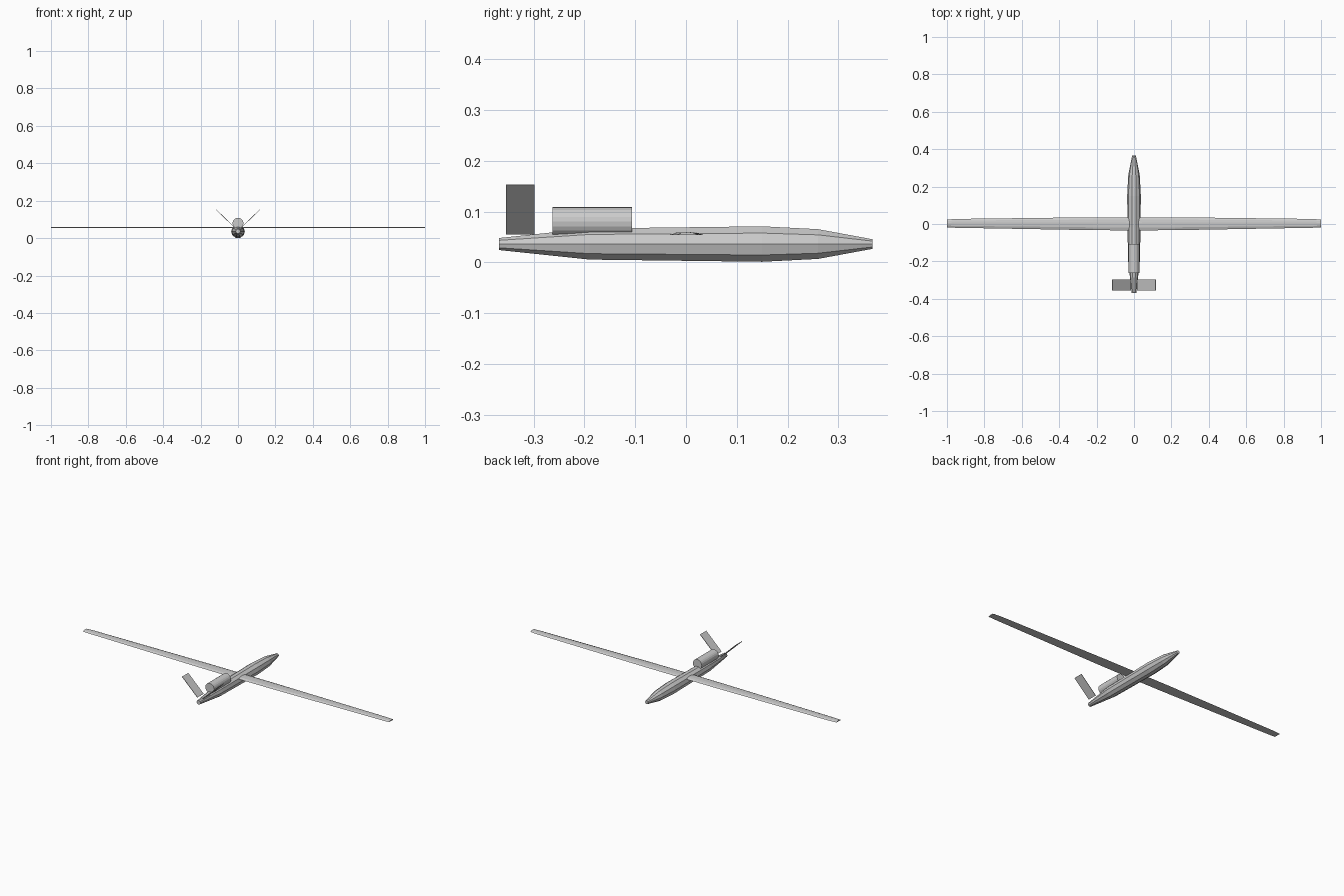
import bpy, bmesh, math
from mathutils import Vector

if "Cube" in bpy.data.objects:
    bpy.data.objects.remove(bpy.data.objects["Cube"])


def loft(name, sections):
    """Skin a list of equal-length closed loops and cap both ends."""
    bm = bmesh.new()
    rings = [[bm.verts.new(p) for p in s] for s in sections]
    n = len(rings[0])
    for a, b in zip(rings, rings[1:]):
        for i in range(n):
            j = (i + 1) % n
            bm.faces.new((a[i], a[j], b[j], b[i]))
    bm.faces.new(rings[0])
    bm.faces.new(rings[-1])
    bmesh.ops.recalc_face_normals(bm, faces=bm.faces)
    mesh = bpy.data.meshes.new(name)
    bm.to_mesh(mesh)
    bm.free()
    obj = bpy.data.objects.new(name, mesh)
    bpy.context.collection.objects.link(obj)
    return obj


def ring(y, z, r, sides):
    return [(r * math.cos(2 * math.pi * i / sides), y,
             z + r * math.sin(2 * math.pi * i / sides)) for i in range(sides)]


# Ten-sided fuselage, tail at -y
loft("fuselage", [ring(y, 0.036, r, 10) for y, r in
                  [(-0.368, 0.0125), (-0.19, 0.0322), (0.15, 0.0367),
                   (0.26, 0.0308), (0.367, 0.0100)]])

# Engine pod on the rear deck
loft("engine_pod", [ring(y, 0.080, 0.029, 20) for y in (-0.263, -0.106)])

# Wing: flat-bottomed section, (chord fraction from the rear, height)
profile = [(0, 0), (1, 0), (0.82, 0.0045), (0.58, 0.006), (0.22, 0.005)]
stations = [(0.0, -0.034, 0.036), (0.22, -0.033, 0.036),
            (0.96, -0.020, 0.027), (1.0, -0.018, 0.023)]
span = [(-x, a, b) for x, a, b in reversed(stations[1:])] + stations
loft("wing", [[(x, a + (b - a) * f, 0.0535 + h) for f, h in profile]
              for x, a, b in span])

# V tail: one thin plate on each side
for side, label in ((1, "right"), (-1, "left")):
    sections = []
    for x, z in ((0.017, 0.056), (0.117, 0.152)):
        t = Vector((-0.692, 0, 0.722)) * 0.0015
        sections.append([(side * (x + s * t.x), y, z + s * t.z)
                         for s, y in ((-1, -0.355), (-1, -0.298),
                                      (1, -0.298), (1, -0.355))])
    loft("tail_fin_" + label, sections)
